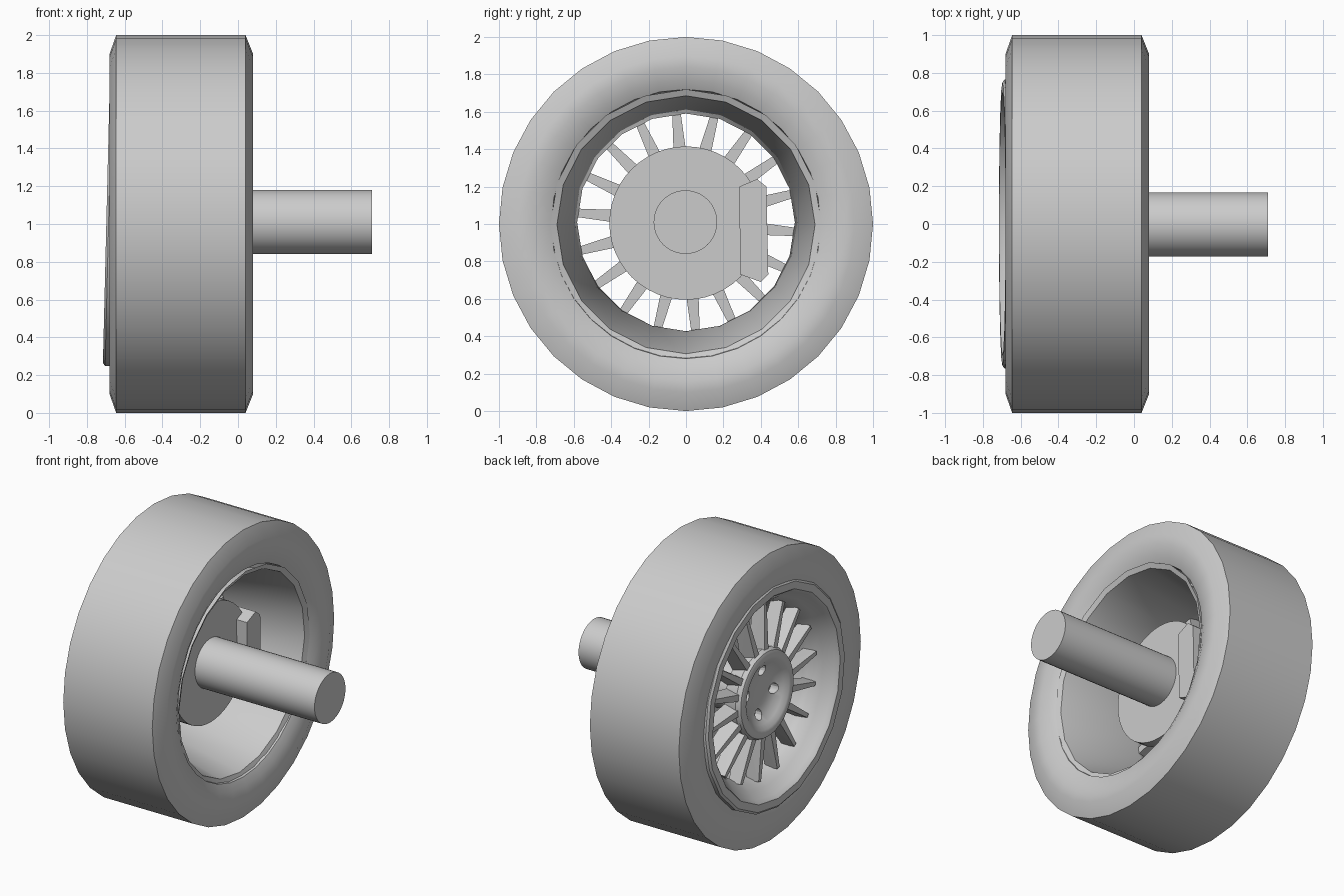
import bpy, bmesh, math
from mathutils import Matrix, Vector

if "Cube" in bpy.data.objects:
    bpy.data.objects.remove(bpy.data.objects["Cube"])

grey = bpy.data.materials.new("plain_grey")
grey.diffuse_color = (0.6, 0.6, 0.6, 1)
grey.use_nodes = True
grey.node_tree.nodes["Principled BSDF"].inputs["Base Color"].default_value = grey.diffuse_color

CENTRE = Matrix.Translation((0, 0, 1))
# The rim assembly leans very slightly about the y axis
PIVOT = Matrix.Translation((-0.35, 0, 1.005))
TILT = PIVOT @ Matrix.Rotation(math.radians(1.4), 4, 'Y') @ Matrix.Translation((0.35, 0, 0))


def finish(name, bm, matrix=CENTRE, smooth=35):
    bmesh.ops.recalc_face_normals(bm, faces=bm.faces[:])
    bm.transform(matrix)
    me = bpy.data.meshes.new(name)
    bm.to_mesh(me)
    bm.free()
    me.materials.append(grey)
    ob = bpy.data.objects.new(name, me)
    bpy.context.collection.objects.link(ob)
    if smooth:
        shade(ob, smooth)
    return ob


def shade(ob, angle=35):
    bpy.ops.object.select_all(action='DESELECT')
    ob.select_set(True)
    bpy.context.view_layer.objects.active = ob
    bpy.ops.object.shade_smooth_by_angle(angle=math.radians(angle))


def lathe(bm, profile, n):
    """Turn (x, radius) points about the x axis; radius 0 closes with a point."""
    rings = []
    for x, r in profile:
        if r == 0:
            rings.append([bm.verts.new((x, 0, 0))] * n)
        else:
            rings.append([bm.verts.new((x, r * math.sin(2 * math.pi * i / n),
                                        r * math.cos(2 * math.pi * i / n))) for i in range(n)])
    for a, b in zip(rings, rings[1:]):
        for i in range(n):
            j = (i + 1) % n
            loop = list(dict.fromkeys((a[i], a[j], b[j], b[i])))
            bm.faces.new(loop)


def turned(name, profile, n, matrix=CENTRE):
    bm = bmesh.new()
    lathe(bm, profile, n)
    return finish(name, bm, matrix)


def hull(bm, points):
    verts = [bm.verts.new(p) for p in points]
    bmesh.ops.convex_hull(bm, input=verts)


# Tyre with bulging sidewalls
turned("tyre", [(-0.62, 0.70), (-0.66, 0.73), (-0.68, 0.80), (-0.68, 0.90), (-0.645, 1.0),
                (0.04, 1.0), (0.08, 0.90), (0.08, 0.84), (0.065, 0.77), (0.04, 0.72),
                (-0.02, 0.71)], 32)

# Rim barrel, dish and outer lip
turned("rim", [(0.045, 0.725), (0.03, 0.69), (-0.50, 0.582), (-0.55, 0.595), (-0.61, 0.635),
               (-0.665, 0.68), (-0.69, 0.692), (-0.697, 0.70), (-0.697, 0.75),
               (-0.685, 0.765), (-0.65, 0.765)], 20, TILT)

# Hub with a rounded ring and a recessed centre
hub = turned("hub", [(-0.555, 0), (-0.56, 0.10), (-0.575, 0.165), (-0.605, 0.205),
                     (-0.628, 0.235), (-0.635, 0.26), (-0.625, 0.29), (-0.595, 0.305),
                     (-0.50, 0.29), (-0.49, 0.27), (-0.49, 0)], 40, TILT)

# Bolt holes in the hub
bm = bmesh.new()
for k in range(4):
    a = math.radians(-10 + 90 * k)
    bmesh.ops.create_cone(bm, cap_ends=True, segments=14, radius1=0.036, radius2=0.036, depth=0.2,
                          matrix=Matrix.Translation((-0.625, 0.145 * math.sin(a), 0.145 * math.cos(a)))
                          @ Matrix.Rotation(math.pi / 2, 4, 'Y'))
cutter = finish("bolt_hole_cutter", bm, TILT, 0)
cutter.hide_render = True
mod = hub.modifiers.new("bolt_holes", 'BOOLEAN')
mod.operation = 'DIFFERENCE'
mod.object = cutter
shade(hub)
bpy.ops.object.modifier_apply(modifier=mod.name)
bpy.data.objects.remove(cutter)
shade(hub)

# Eighteen tapered spokes
bm = bmesh.new()
for k in range(18):
    turn = Matrix.Rotation(math.radians(5 - 20 * k), 4, 'X')
    pts = []
    for r, half, x0, x1 in ((0.26, 0.040, -0.61, -0.50), (0.595, 0.022, -0.59, -0.505)):
        pts += [(x0, -half * 0.6, r), (x0, half * 0.6, r), (x1, -half, r), (x1, half, r)]
    hull(bm, [turn @ Vector(p) for p in pts])
finish("spokes", bm, TILT, 0)

# Brake disc
turned("brake_disc", [(-0.21, 0), (-0.21, 0.41), (-0.29, 0.41), (-0.29, 0)], 48,
       Matrix.Translation((0, 0, 1.005)))

# Brake caliper clamped over the disc edge
outline = [(0.285, 1.20), (0.38, 1.24), (0.43, 1.20), (0.44, 0.73), (0.40, 0.69), (0.29, 0.73)]
bm = bmesh.new()
hull(bm, [(x, y, z) for x in (-0.36, -0.13) for y, z in outline])
finish("brake_caliper", bm, Matrix.Identity(4), 0)

# Axle
turned("axle", [(-0.52, 0), (-0.52, 0.17), (0.71, 0.17), (0.71, 0)], 40,
       Matrix.Translation((0, -0.003, 1.01)))
